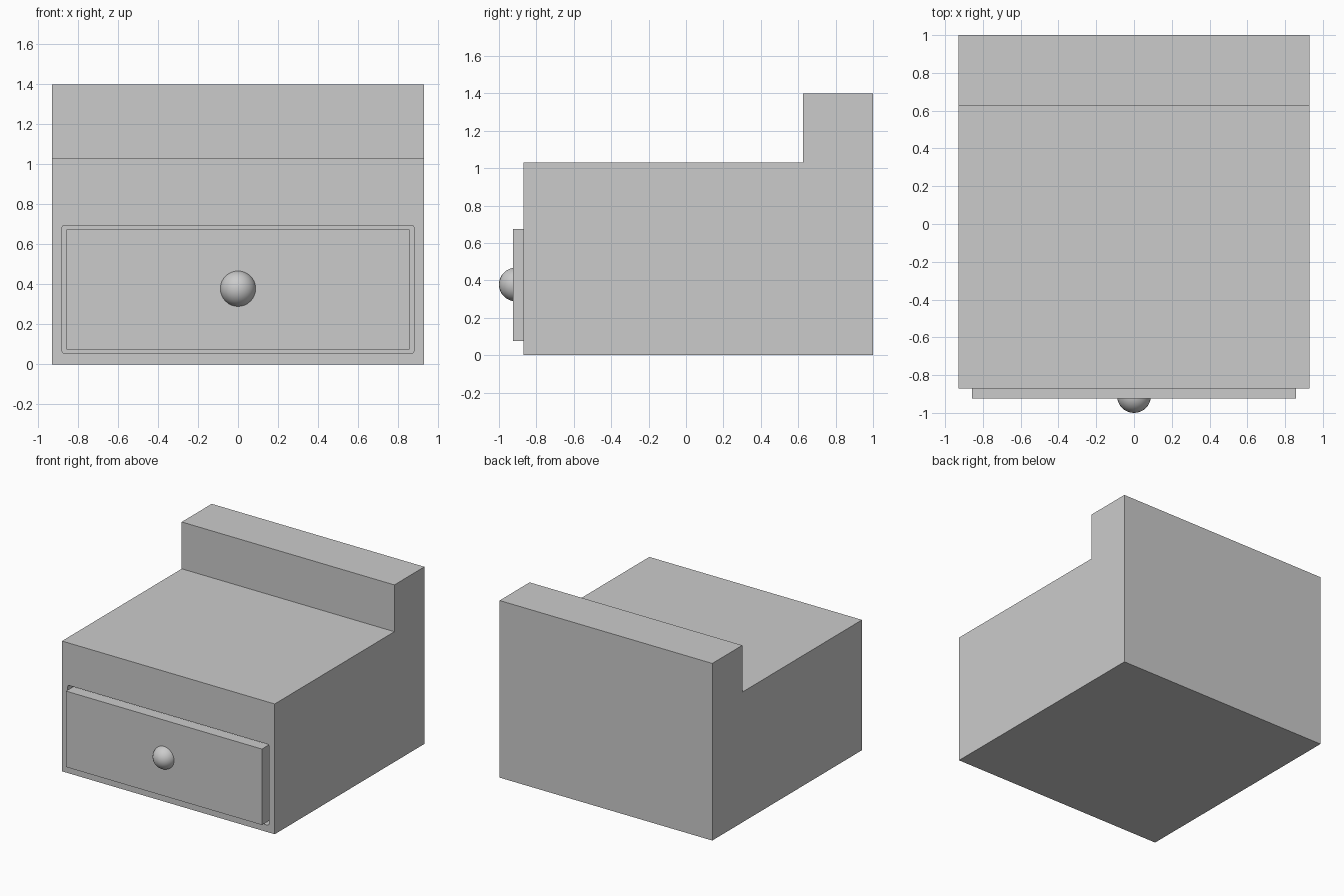
import bpy, bmesh
from mathutils import Vector

if "Cube" in bpy.data.objects:
    bpy.data.objects.remove(bpy.data.objects["Cube"])


def finish(bm, name):
    bmesh.ops.recalc_face_normals(bm, faces=bm.faces)
    mesh = bpy.data.meshes.new(name)
    bm.to_mesh(mesh)
    bm.free()
    obj = bpy.data.objects.new(name, mesh)
    bpy.context.collection.objects.link(obj)
    return obj


def box(bm, lo, hi):
    lo, hi = Vector(lo), Vector(hi)
    verts = bmesh.ops.create_cube(bm, size=1)["verts"]
    for v in verts:
        v.co = Vector([(a + b) / 2 + c * (b - a) for a, b, c in zip(lo, hi, v.co)])
    return verts


# Cabinet: stepped side profile extruded across x
HALF_W, FRONT = 0.93, -0.87
profile = [(FRONT, 0), (1, 0), (1, 1.40), (0.625, 1.40), (0.625, 1.03), (FRONT, 1.03)]
bm = bmesh.new()
side = bm.faces.new([bm.verts.new((-HALF_W, y, z)) for y, z in profile])
ext = bmesh.ops.extrude_face_region(bm, geom=[side])["geom"]
for v in ext:
    if isinstance(v, bmesh.types.BMVert):
        v.co.x = HALF_W
bmesh.ops.recalc_face_normals(bm, faces=bm.faces)

# Drawer opening: inset the front face, size it, push it inwards
front = next(f for f in bm.faces if all(abs(v.co.y - FRONT) < 1e-4 for v in f.verts))
bmesh.ops.inset_region(bm, faces=[front], thickness=0.05)
for v in front.verts:
    v.co.x = 0.88 if v.co.x > 0 else -0.88
    v.co.z = 0.695 if v.co.z > 0.5 else 0.055
back = bmesh.ops.extrude_discrete_faces(bm, faces=[front])["faces"][0]
for v in back.verts:
    v.co.y = 0.85
# Slightly rounded opening corners
edges = [e for e in bm.edges
         if all(abs(abs(v.co.x) - 0.88) < 1e-4 for v in e.verts)
         and abs(e.verts[0].co.y - e.verts[1].co.y) > 1]
bmesh.ops.bevel(bm, geom=edges, offset=0.012, segments=2, profile=0.5, affect="EDGES")
finish(bm, "cabinet")

# Drawer: open-topped box with a front panel proud of the cabinet
bm = bmesh.new()
verts = box(bm, (-0.857, -0.925, 0.075), (0.857, 0.80, 0.675))
top = next(f for f in bm.faces if all(v.co.z > 0.6 for v in f.verts))
bmesh.ops.inset_region(bm, faces=[top], thickness=0.06)
for v in top.verts:
    if v.co.y < 0:
        v.co.y = -0.80
floor = bmesh.ops.extrude_discrete_faces(bm, faces=[top])["faces"][0]
for v in floor.verts:
    v.co.z = 0.13
finish(bm, "drawer")

# Round knob, sunk into the drawer front
bpy.ops.mesh.primitive_uv_sphere_add(segments=32, ring_count=16, radius=0.09,
                                     location=(0, -0.91, 0.378))
bpy.context.object.name = "drawer_knob"
bpy.ops.object.shade_smooth()
